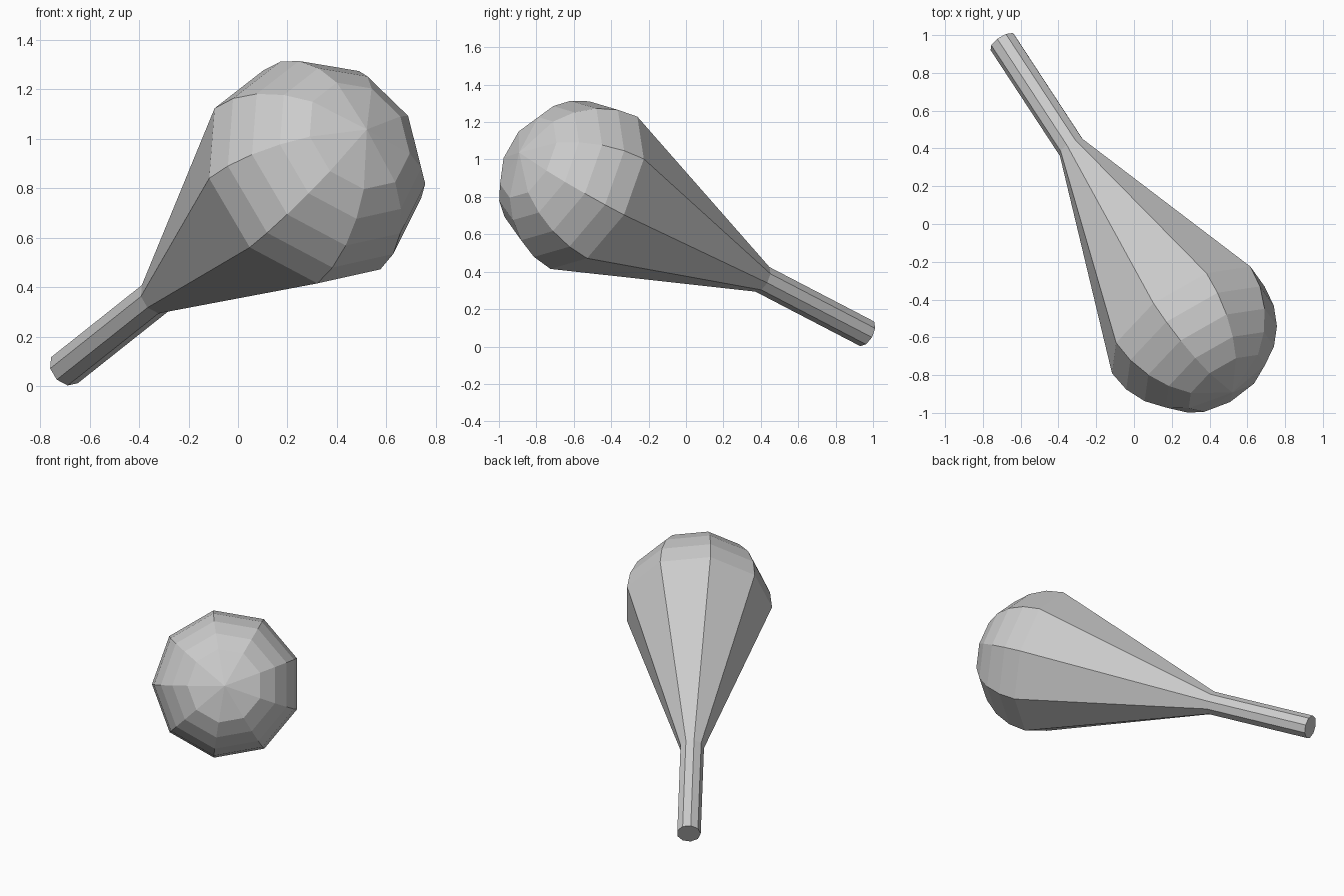
import bpy, bmesh, math
from mathutils import Vector

if "Cube" in bpy.data.objects:
    bpy.data.objects.remove(bpy.data.objects["Cube"])

SIDES = 9
START = Vector((-0.695, 0.963, 0.072))              # centre of the handle's end
AXIS = Vector((0.5025, -0.767, 0.399)).normalized() # handle towards head
U = Vector((-0.395, -0.265, -0.006))                # direction of one corner
U = (U - AXIS * U.dot(AXIS)).normalized()
V = AXIS.cross(U)
R, HANDLE_R, NECK, HEAD = 0.477, 0.077, 0.73, 1.942

# profile as (distance along axis, radius): handle, cone, rounded head
profile = [(0, HANDLE_R), (NECK, HANDLE_R)]
for deg in (90, 75, 60, 45, 30):
    a = math.radians(deg)
    profile.append((HEAD + R * math.cos(a), R * math.sin(a)))

bm = bmesh.new()
rings = []
for t, r in profile:
    ring = []
    for i in range(SIDES):
        a = 2 * math.pi * i / SIDES
        ring.append(bm.verts.new(START + AXIS * t + (U * math.cos(a) + V * math.sin(a)) * r))
    rings.append(ring)

# side faces
for lo, hi in zip(rings, rings[1:]):
    for i in range(SIDES):
        j = (i + 1) % SIDES
        bm.faces.new((lo[i], lo[j], hi[j], hi[i]))

# flat handle end and pointed fan on the head
bm.faces.new(rings[0][::-1])
tip = bm.verts.new(START + AXIS * (HEAD + R))
for i in range(SIDES):
    bm.faces.new((rings[-1][i], rings[-1][(i + 1) % SIDES], tip))

bmesh.ops.recalc_face_normals(bm, faces=bm.faces)
mesh = bpy.data.meshes.new("shaker")
bm.to_mesh(mesh)
bm.free()
bpy.context.collection.objects.link(bpy.data.objects.new("shaker", mesh))
